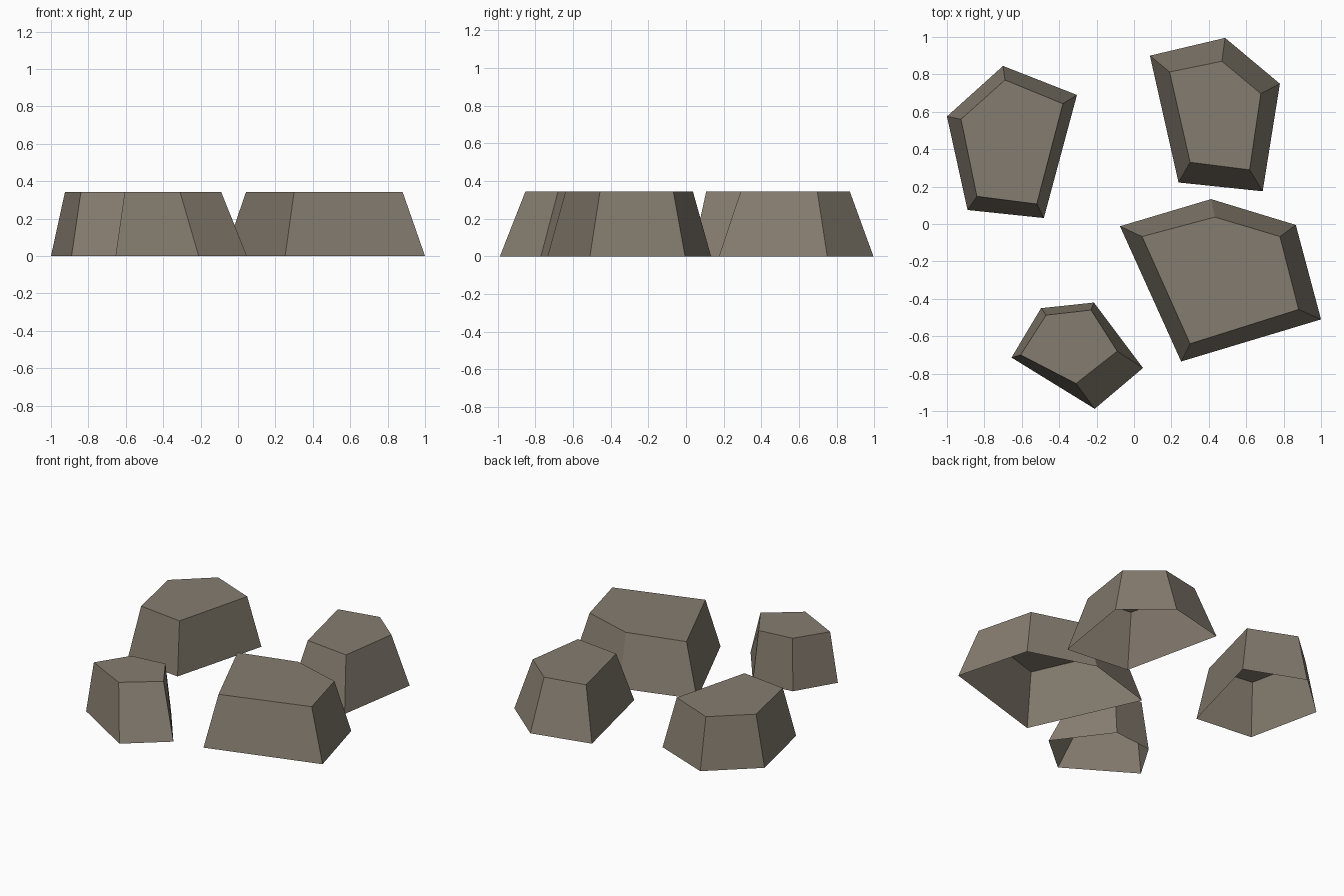
import bpy
import bmesh

HEIGHT = 0.343

# One flat stone colour
stone = bpy.data.materials.new("warm_grey_stone")
stone.diffuse_color = (0.235, 0.202, 0.160, 1.0)


def make_rock(name, base, top):
    """Five-sided tapered boulder, open underneath; outlines run clockwise."""
    bm = bmesh.new()
    b = [bm.verts.new((x, y, 0.0)) for x, y in base]
    t = [bm.verts.new((x, y, HEIGHT)) for x, y in top]
    n = len(b)
    for i in range(n):
        j = (i + 1) % n
        bm.faces.new((t[i], t[j], b[j], b[i]))
    bm.faces.new(t[::-1])
    mesh = bpy.data.meshes.new(name)
    bm.to_mesh(mesh)
    bm.free()
    mesh.materials.append(stone)
    obj = bpy.data.objects.new(name, mesh)
    bpy.context.collection.objects.link(obj)


# Back left rock
make_rock("rock_back_left",
          [(-0.70, 0.845), (-0.305, 0.69), (-0.482, 0.032), (-0.89, 0.075), (-1.0, 0.575)],
          [(-0.69, 0.77), (-0.38, 0.643), (-0.52, 0.107), (-0.84, 0.148), (-0.925, 0.56)])

# Back right rock
make_rock("rock_back_right",
          [(0.085, 0.90), (0.487, 0.995), (0.78, 0.75), (0.688, 0.175), (0.238, 0.222)],
          [(0.19, 0.813), (0.47, 0.87), (0.678, 0.697), (0.618, 0.29), (0.30, 0.33)])

# Large front right rock
make_rock("rock_front_right",
          [(-0.075, -0.012), (0.412, 0.133), (0.865, -0.005), (1.0, -0.51), (0.252, -0.735)],
          [(0.043, -0.067), (0.433, 0.037), (0.78, -0.067), (0.88, -0.457), (0.30, -0.64)])

# Small front left rock
make_rock("rock_front_left",
          [(-0.497, -0.45), (-0.214, -0.42), (0.048, -0.77), (-0.21, -0.988), (-0.655, -0.714)],
          [(-0.47, -0.487), (-0.23, -0.46), (-0.09, -0.68), (-0.31, -0.853), (-0.606, -0.70)])
